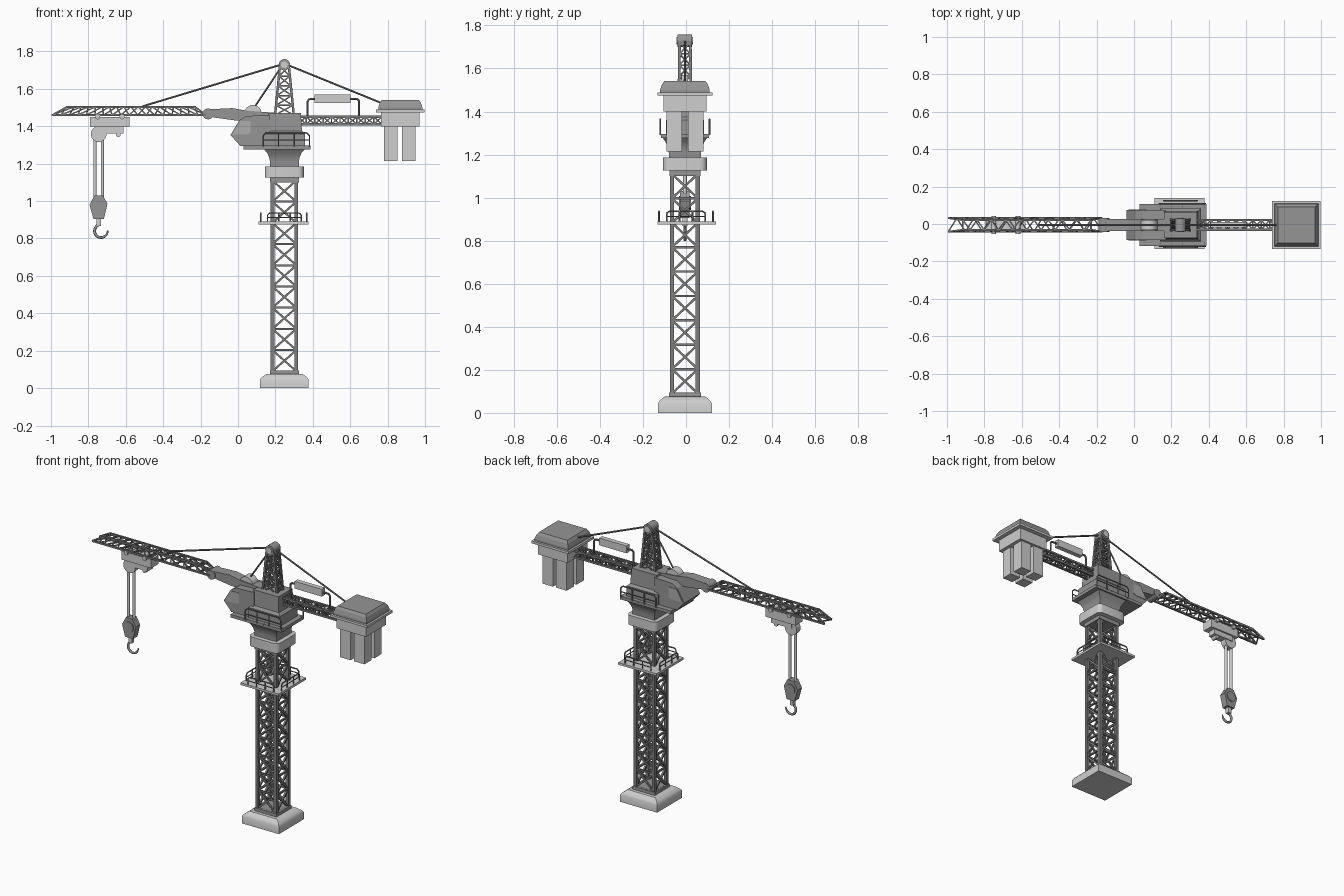
import bpy, bmesh, math
from mathutils import Vector

if "Cube" in bpy.data.objects:
    bpy.data.objects.remove(bpy.data.objects["Cube"])

CX, CY = 0.248, -0.005   # mast axis


def material(name, v):
    m = bpy.data.materials.new(name)
    m.use_nodes = True
    m.diffuse_color = (v, v, v, 1)
    bsdf = m.node_tree.nodes["Principled BSDF"]
    bsdf.inputs["Base Color"].default_value = (v, v, v, 1)
    bsdf.inputs["Roughness"].default_value = 0.7
    return m


LIGHT = material("light grey", 0.62)
GLASS = material("window grey", 0.42)
MID = material("mid grey", 0.3)
STEEL = material("steel grey", 0.21)


def finish(name, bm, mat, smooth=False):
    bmesh.ops.recalc_face_normals(bm, faces=bm.faces)
    me = bpy.data.meshes.new(name)
    bm.to_mesh(me)
    bm.free()
    ob = bpy.data.objects.new(name, me)
    bpy.context.collection.objects.link(ob)
    me.materials.append(mat)
    if smooth:
        bpy.ops.object.select_all(action="DESELECT")
        ob.select_set(True)
        bpy.context.view_layer.objects.active = ob
        bpy.ops.object.shade_smooth_by_angle(angle=math.radians(40))
    return ob


def loft(name, levels, mat, cx=CX, cy=CY, r=0.0, smooth=False):
    """Stack of (half x, half y, z) rectangles, corners rounded by r."""
    bm = bmesh.new()
    rings = []
    for hx, hy, z in levels:
        ring = []
        for k, (sx, sy) in enumerate(((1, 1), (-1, 1), (-1, -1), (1, -1))):
            for j in range(5 if r else 1):
                a = (k + j / 4) * math.pi / 2
                ring.append(bm.verts.new((cx + sx * (hx - r) + r * math.cos(a),
                                          cy + sy * (hy - r) + r * math.sin(a), z)))
        rings.append(ring)
    for lo, hi in zip(rings, rings[1:]):
        for i in range(len(lo)):
            j = (i + 1) % len(lo)
            bm.faces.new((lo[i], lo[j], hi[j], hi[i]))
    bm.faces.new(rings[0])
    bm.faces.new(rings[-1])
    return finish(name, bm, mat, smooth)


def box(name, x, y, z, mat):
    return loft(name, [((x[1] - x[0]) / 2, (y[1] - y[0]) / 2, h) for h in z], mat,
                sum(x) / 2, sum(y) / 2)


def prism(name, profile, half, mat, cy=CY):
    """x-z profile extruded along y."""
    bm = bmesh.new()
    a = [bm.verts.new((x, cy - half, z)) for x, z in profile]
    b = [bm.verts.new((x, cy + half, z)) for x, z in profile]
    bm.faces.new(a)
    bm.faces.new(b)
    for i in range(len(a)):
        j = (i + 1) % len(a)
        bm.faces.new((a[i], a[j], b[j], b[i]))
    return finish(name, bm, mat)


def disc(name, x, z, r, half, mat):
    pts = [(x + r * math.cos(i * math.tau / 24), z + r * math.sin(i * math.tau / 24)) for i in range(24)]
    ob = prism(name, pts, half, mat)
    for p in ob.data.polygons:
        p.use_smooth = len(p.vertices) == 4
    return ob


def bars(name, segs, mat, sides=4, smooth=False):
    """Many straight bars (start, end, radius) in one mesh."""
    bm = bmesh.new()
    for a, b, r in segs:
        a, b = Vector(a), Vector(b)
        d = (b - a).normalized()
        u = d.cross((0, 1, 0) if abs(d.y) < 0.9 else (1, 0, 0)).normalized()
        w = d.cross(u)
        ends = []
        for p in (a, b):
            ends.append([bm.verts.new(p + r * (u * math.cos(t) + w * math.sin(t)))
                         for t in ((i + 0.5) * math.tau / sides for i in range(sides))])
        for i in range(sides):
            j = (i + 1) % sides
            bm.faces.new((ends[0][i], ends[0][j], ends[1][j], ends[1][i]))
        bm.faces.new(ends[0])
        bm.faces.new(ends[1])
    return finish(name, bm, mat, smooth)


def lerp(a, b, t):
    return Vector(a).lerp(Vector(b), t)


def panel(p0, p1, q0, q1, n, r, cross=False, rungs=True):
    """Bracing between chords p0-p1 and q0-q1 in n bays."""
    out = []
    for i in range(n):
        s, t = i / n, (i + 1) / n
        if cross or i % 2 == 0:
            out.append((lerp(p0, p1, s), lerp(q0, q1, t), r))
        if cross or i % 2:
            out.append((lerp(q0, q1, s), lerp(p0, p1, t), r))
        if rungs:
            out.append((lerp(p0, p1, s), lerp(q0, q1, s), r))
    return out


def truss(name, starts, ends, n, rc, rb, mat, **kw):
    segs = [(a, b, rc) for a, b in zip(starts, ends)]
    for i in range(4):
        j = (i + 1) % 4
        segs += panel(starts[i], ends[i], starts[j], ends[j], n, rb, **kw)
    return bars(name, segs, mat)


def square(hx, hy, z):
    return [(CX + sx * hx, CY + sy * hy, z) for sx, sy in ((1, 1), (-1, 1), (-1, -1), (1, -1))]


def rail(a, b, h):
    """Handrail: chamfered hoop, two inner posts and a knee rail."""
    up, k = Vector((0, 0, h)), 0.1
    a, b = Vector(a), Vector(b)
    pts = [a, a + up * 0.8, a.lerp(b, k * 0.6) + up, b.lerp(a, k * 0.6) + up, b + up * 0.8, b]
    segs = [(p, q, 0.004) for p, q in zip(pts, pts[1:])]
    segs += [(a.lerp(b, t), a.lerp(b, t) + up, 0.004) for t in (0.33, 0.67)]
    return segs + [(a + up * 0.5, b + up * 0.5, 0.003)]


# Foundation and mast
loft("foundation", [(0.13, 0.125, 0), (0.13, 0.125, 0.045), (0.121, 0.116, 0.058), (0.098, 0.096, 0.075)],
     LIGHT, smooth=True)
loft("mast_foot", [(0.078, 0.075, 0.075), (0.078, 0.075, 0.095)], MID)
truss("mast", square(0.064, 0.06, 0.09), square(0.064, 0.06, 1.11), 9, 0.014, 0.0075, STEEL, cross=True)
loft("mast_head", [(0.078, 0.072, 1.1), (0.078, 0.072, 1.125)], MID)

# Service platform part way up the mast
loft("mast_platform", [(0.134, 0.136, 0.876), (0.134, 0.136, 0.89)], LIGHT, CX - 0.004, 0.003)
segs = []
for s in (-1, 1):
    segs += rail((CX - 0.09, s * 0.125, 0.888), (CX + 0.09, s * 0.125, 0.888), 0.048)
    segs += rail((CX - 0.003 + s * 0.123, -0.09, 0.888), (CX - 0.003 + s * 0.123, 0.09, 0.888), 0.048)
bars("mast_platform_rails", segs, STEEL, 6)

# Slewing ring and flared neck
loft("slewing_ring", [(0.104, 0.102, 1.125), (0.104, 0.102, 1.186)], LIGHT, r=0.03, smooth=True)
loft("neck", [(0.077, 0.075, 1.186), (0.077, 0.075, 1.21), (0.082, 0.08, 1.235), (0.092, 0.09, 1.258),
              (0.112, 0.105, 1.28)], MID, smooth=True)
box("cab_deck", (0.03, 0.388), (CY - 0.112, CY + 0.112), (1.276, 1.296), MID)

# Machinery house and operator cab
loft("machinery_house", [(0.11, 0.088, 1.295), (0.11, 0.088, 1.36), (0.094, 0.075, 1.375),
                         (0.088, 0.07, 1.472)], MID)
prism("cab", [(-0.04, 1.353), (0.008, 1.433), (0.045, 1.455), (0.17, 1.46), (0.17, 1.295), (0.012, 1.295)],
      0.08, MID)
for s, side in ((-1, "front"), (1, "back")):
    prism("cab_window_" + side, [(-0.03, 1.355), (0.011, 1.428), (0.068, 1.428), (0.068, 1.365), (0.045, 1.355)],
          0.002, GLASS, CY + s * 0.081)
segs = []
for s in (-1, 1):
    y = CY + s * 0.114
    segs += rail((0.135, y, 1.29), (0.382, y, 1.29), 0.075)
    segs += [((x, CY + s * 0.09, 1.292), (x, y, 1.292), 0.005) for x in (0.14, 0.26, 0.378)]
bars("cab_deck_rails", segs, STEEL, 6)

# Jib root arm with its pivot and winch drum
prism("jib_root_arm", [(-0.17, 1.49), (-0.03, 1.497), (0.05, 1.483), (0.2, 1.472), (0.2, 1.43),
                       (-0.02, 1.432), (-0.13, 1.447)], 0.033, MID)
disc("jib_pivot", -0.16, 1.466, 0.029, 0.038, MID)
disc("winch_drum", 0.08, 1.468, 0.046, 0.026, LIGHT)


# Front jib: trapezoid truss with raked ends
def jib_ring(xb, xt):
    return [(xb, CY - 0.036, 1.46), (xb, CY + 0.036, 1.46), (xt, CY + 0.026, 1.504), (xt, CY - 0.026, 1.504)]


tip, root = jib_ring(-0.993, -0.915), jib_ring(-0.17, -0.23)
truss("front_jib", tip, root, 18, 0.0075, 0.005, STEEL, rungs=False)
segs = [(r[i], r[(i + 1) % 4], 0.006) for r in (tip, root) for i in (1, 2, 3)]
bars("front_jib_ends", segs, STEEL)

# Rear jib with a panel on a pipe frame
rear = [[(x, CY + y, z) for y, z in ((-0.026, 1.411), (0.026, 1.411), (0.026, 1.451), (-0.026, 1.451))]
        for x in (0.32, 0.77)]
truss("rear_jib", rear[0], rear[1], 10, 0.0085, 0.005, STEEL)
pipe = [(0.372, 1.45), (0.372, 1.535), (0.382, 1.546), (0.638, 1.546), (0.648, 1.535), (0.648, 1.45)]
bars("panel_frame", [((a, CY, b), (c, CY, d), 0.006) for (a, b), (c, d) in zip(pipe, pipe[1:])], STEEL, 8)
box("rear_panel", (0.41, 0.602), (CY - 0.015, CY + 0.015), (1.524, 1.57), LIGHT)

# Apex tower, head sheave and stay cables
truss("apex_tower", square(0.05, 0.028, 1.46), square(0.024, 0.025, 1.72), 5, 0.009, 0.005, STEEL, cross=True)
loft("apex_cap", [(0.028, 0.034, 1.708), (0.028, 0.034, 1.728)], MID)
disc("apex_sheave", CX, 1.729, 0.03, 0.034, MID)
disc("apex_sheave_hub", CX, 1.729, 0.018, 0.038, LIGHT)
bars("stay_cables", [((CX, CY, 1.735), (-0.51, CY, 1.507), 0.0055),
                     ((CX - 0.015, CY, 1.72), (0.08, CY, 1.49), 0.005),
                     ((CX, CY, 1.735), (0.79, CY, 1.515), 0.0055)], STEEL, 8, True)

# Counterweight
WX = 0.868
loft("counterweight_brim", [(0.13, 0.128, 1.474), (0.13, 0.128, 1.489)], LIGHT, WX)
loft("counterweight_roof", [(0.118, 0.115, 1.489), (0.118, 0.115, 1.5), (0.11, 0.107, 1.525), (0.099, 0.096, 1.541)],
     MID, WX)
loft("counterweight_box", [(0.103, 0.1, 1.4), (0.103, 0.1, 1.475)], LIGHT, WX)
for sx in (-1, 1):
    for sy in (-1, 1):
        loft("counterweight_block", [(0.037, 0.036, 1.215), (0.037, 0.036, 1.41)], LIGHT,
             WX - 0.003 + sx * 0.048, CY + sy * 0.05)

# Trolley with wheels, sheave and small clamps
box("trolley_body", (-0.79, -0.58), (CY - 0.036, CY + 0.036), (1.395, 1.45), LIGHT)
box("trolley_lower", (-0.755, -0.612), (CY - 0.026, CY + 0.026), (1.362, 1.4), LIGHT)
for x in (-0.75, -0.62):
    disc("trolley_wheels", x, 1.45, 0.013, 0.048, LIGHT)
disc("trolley_sheave", -0.745, 1.358, 0.042, 0.02, LIGHT)
disc("trolley_clamp", -0.64, 1.355, 0.012, 0.02, LIGHT)

# Hoist ropes, hook block and hook
bars("hoist_ropes", [((x, CY, 1.02), (x, CY, 1.35), 0.009) for x in (-0.765, -0.725)], LIGHT, 10, True)
prism("hook_block", [(-0.767, 1.03), (-0.723, 1.03), (-0.698, 0.985), (-0.717, 0.905), (-0.773, 0.905),
                     (-0.794, 0.98)], 0.022, MID)
disc("hook_block_sheave", -0.745, 0.975, 0.032, 0.028, MID)
box("hook_shank", (-0.757, -0.733), (CY - 0.012, CY + 0.012), (0.868, 0.906), LIGHT)
curve = bpy.data.curves.new("hook", "CURVE")
curve.dimensions = "3D"
curve.bevel_depth = 0.0075
curve.bevel_resolution = 2
curve.use_fill_caps = True
path = [(-0.745, CY, 0.875)]
for i in range(17):
    a = math.radians(125 + i * 15)
    path.append((-0.732 + 0.035 * math.cos(a), CY, 0.84 + 0.035 * math.sin(a)))
line = curve.splines.new("POLY")
line.points.add(len(path) - 1)
for i, p in enumerate(path):
    line.points[i].co = (*p, 1)
    line.points[i].radius = 1 if i < 13 else 1 - (i - 12) * 0.1
curve.materials.append(MID)
bpy.context.collection.objects.link(bpy.data.objects.new("hook", curve))
